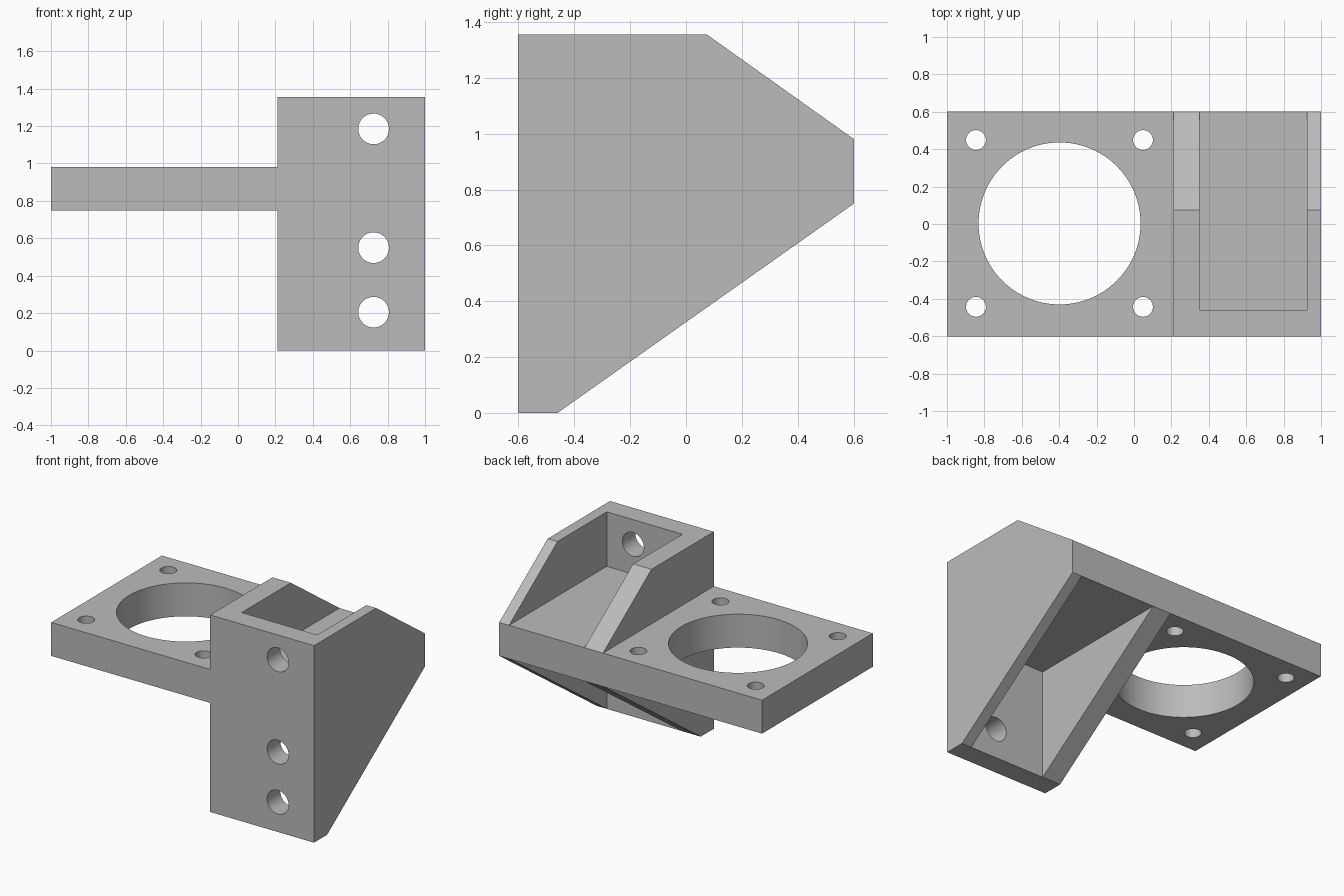
import bpy, bmesh, math
from mathutils import Matrix, Vector

if "Cube" in bpy.data.objects:
    bpy.data.objects.remove(bpy.data.objects["Cube"])

grey = bpy.data.materials.new("plain grey")
grey.use_nodes = True
grey.diffuse_color = (0.5, 0.5, 0.5, 1)
grey.node_tree.nodes["Principled BSDF"].inputs["Base Color"].default_value = (0.5, 0.5, 0.5, 1)

X_IN, X_OUT = 0.21, 1.0        # bracket sides
HALF_Y = 0.602                 # half depth
Z_LOW, Z_HIGH, Z_TOP = 0.75, 0.98, 1.355


def finish(name, bm):
    bmesh.ops.recalc_face_normals(bm, faces=bm.faces)
    mesh = bpy.data.meshes.new(name)
    bm.to_mesh(mesh)
    bm.free()
    mesh.materials.append(grey)
    obj = bpy.data.objects.new(name, mesh)
    bpy.context.collection.objects.link(obj)
    return obj


def prism(name, profile, x0, x1):
    """Extrude a (y, z) profile along x."""
    bm = bmesh.new()
    face = bm.faces.new([bm.verts.new((x0, y, z)) for y, z in profile])
    ext = bmesh.ops.extrude_face_region(bm, geom=[face])["geom"]
    moved = [v for v in ext if isinstance(v, bmesh.types.BMVert)]
    bmesh.ops.translate(bm, verts=moved, vec=(x1 - x0, 0, 0))
    return finish(name, bm)


def box(name, x0, x1, y0, y1, z0, z1):
    return prism(name, [(y0, z0), (y1, z0), (y1, z1), (y0, z1)], x0, x1)


def drill(name, centre, radius, depth, along_y=False, sides=48):
    bm = bmesh.new()
    turn = Matrix.Rotation(math.pi / 2, 4, "X") if along_y else Matrix()
    bmesh.ops.create_cone(bm, cap_ends=True, segments=sides, radius1=radius, radius2=radius,
                          depth=depth, matrix=Matrix.Translation(Vector(centre)) @ turn)
    return finish(name, bm)


def combine(target, other, operation):
    """Apply a boolean and drop the helper."""
    mod = target.modifiers.new(operation.lower(), "BOOLEAN")
    mod.operation, mod.solver, mod.object = operation, "EXACT", other
    bpy.context.view_layer.objects.active = target
    bpy.ops.object.modifier_apply(modifier=mod.name)
    bpy.data.objects.remove(other)


# Bracket body with sloped gussets
bracket = prism("mounting_bracket", [
    (-HALF_Y, 0), (-0.46, 0), (HALF_Y, Z_LOW), (HALF_Y, Z_HIGH), (0.075, Z_TOP), (-HALF_Y, Z_TOP)],
    X_IN, X_OUT)

# Pockets above and below the web, open to the back
for z0, z1 in ((Z_HIGH, 1.6), (-0.3, Z_LOW)):
    combine(bracket, box("pocket", 0.35, 0.925, -0.46, 0.9, z0, z1), "DIFFERENCE")

# Screw holes in the front wall
for z in (0.205, 0.55, 1.185):
    combine(bracket, drill("screw_hole", (0.725, -0.53, z), 0.082, 0.4, along_y=True), "DIFFERENCE")

# Flange plate with a large bore and four corner holes
plate = box("flange_plate", -1, X_IN + 0.07, -HALF_Y, HALF_Y, Z_LOW, Z_HIGH)
z_mid = (Z_LOW + Z_HIGH) / 2
combine(plate, drill("bore", (-0.398, 0.003, z_mid), 0.433, 0.6, sides=96), "DIFFERENCE")
for x in (-0.845, 0.048):
    for y in (-0.443, 0.449):
        combine(plate, drill("corner_hole", (x, y, z_mid), 0.053, 0.6), "DIFFERENCE")

# Join into one solid with smooth holes and sharp edges
combine(bracket, plate, "UNION")
bpy.ops.object.select_all(action="DESELECT")
bracket.select_set(True)
bpy.context.view_layer.objects.active = bracket
bpy.ops.object.shade_smooth_by_angle(angle=math.radians(25))
